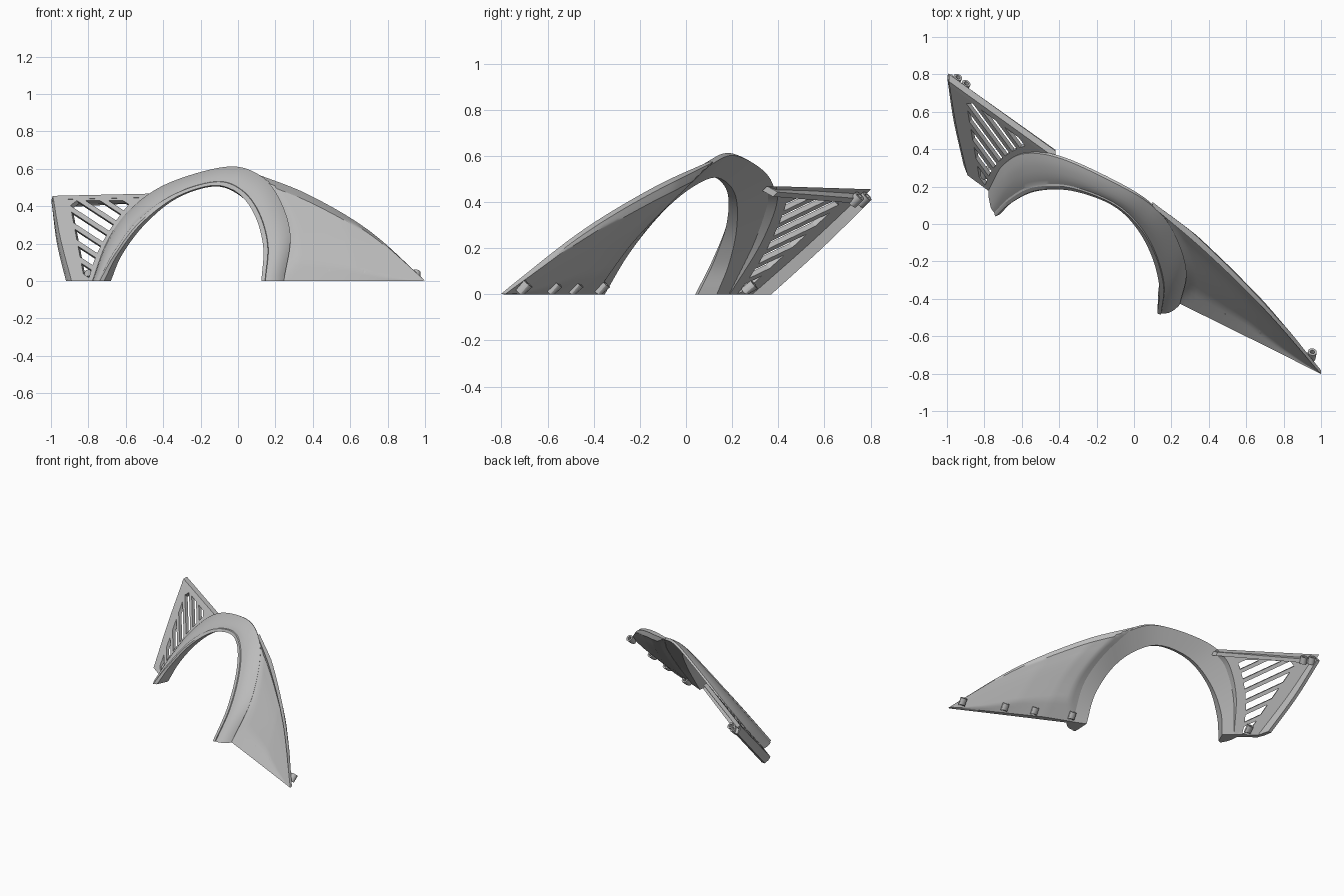
import bpy, bmesh
from math import cos, sin, tau
from mathutils import Vector

cube = bpy.data.objects.get("Cube")
if cube:
    bpy.data.objects.remove(cube)

grey = bpy.data.materials.new("light_grey")
grey.use_nodes = True
grey.diffuse_color = (0.5, 0.5, 0.5, 1)
grey.node_tree.nodes["Principled BSDF"].inputs["Base Color"].default_value = (0.5, 0.5, 0.5, 1)


def finish(name, bm, smooth=True):
    bmesh.ops.remove_doubles(bm, verts=bm.verts, dist=0.0005)
    bmesh.ops.recalc_face_normals(bm, faces=bm.faces)
    mesh = bpy.data.meshes.new(name)
    bm.to_mesh(mesh)
    bm.free()
    mesh.materials.append(grey)
    obj = bpy.data.objects.new(name, mesh)
    bpy.context.collection.objects.link(obj)
    bpy.ops.object.select_all(action='DESELECT')
    obj.select_set(True)
    bpy.context.view_layer.objects.active = obj
    if smooth:
        bpy.ops.object.shade_smooth_by_angle(angle=0.5)
    return obj


def curve(points, t):
    """Point at t (0 to 1) on a smooth curve through the given points."""
    p = [Vector(q) for q in points]
    p = [2 * p[0] - p[1]] + p + [2 * p[-1] - p[-2]]
    f = t * (len(points) - 1)
    i = min(int(f), len(points) - 2)
    f -= i
    a, b, c, d = p[i:i + 4]
    return (2 * b + (c - a) * f + (2 * a - 5 * b + 4 * c - d) * f ** 2
            + (3 * b - a - 3 * c + d) * f ** 3) / 2


def join_rings(bm, sections):
    rings = [[bm.verts.new(p) for p in s] for s in sections]
    for a, b in zip(rings, rings[1:]):
        for j in range(len(a)):
            bm.faces.new((a[j - 1], a[j], b[j], b[j - 1]))
    return rings


def sweep(name, sections):
    """Closed cross-sections joined into a capped solid."""
    bm = bmesh.new()
    rings = join_rings(bm, sections)
    bm.faces.new(rings[0])
    bm.faces.new(rings[-1])
    return finish(name, bm)


def slab(name, front, depth, nu, nv):
    """Solid sheet: a front surface and its copy moved back."""
    sections = []
    for i in range(nu + 1):
        u = i / nu
        row = [front(u, j / nv) for j in range(nv + 1)]
        back = [p + Vector((0, depth(u), 0)) for p in row]
        sections.append(row + back[::-1])
    bm = bmesh.new()
    rings = join_rings(bm, sections)
    n = 2 * nv + 2
    for r in (rings[0], rings[-1]):
        for j in range(nv):
            bm.faces.new((r[j], r[j + 1], r[n - 2 - j], r[n - 1 - j]))
    bmesh.ops.dissolve_degenerate(bm, dist=0.0005, edges=bm.edges)
    return finish(name, bm)


def lean(x, z, offset=0):
    """Point on the leaning plane of the wheel arch."""
    return Vector((x, -0.404 - 0.6 * x + 0.85 * z + offset, z))


def forward(distance):
    return Vector((0, -distance, 0))


# Wheel arch: lip, inner rim and outer seam
lip = [lean(x, z) for x, z in (
    (-.74, 0), (-.66, .14), (-.53, .31), (-.34, .45), (-.13, .515),
    (0, .47), (.09, .35), (.135, .18), (.125, 0))]
rim = [lean(x, z, 0.13 - 0.2 * z) for x, z in (
    (-.68, 0), (-.62, .14), (-.5, .3), (-.33, .44), (-.13, .505),
    (.005, .46), (.1, .35), (.145, .18), (.13, 0))]
seam = [lean(*p) for p in (
    (-.78, 0, .13), (-.7, .21, .12), (-.58, .38, .11), (-.38, .52, .08), (-.07, .61, .045),
    (.1, .575, .07), (.21, .46, .1), (.28, .25, .11), (.245, 0, .12))]


def arch_section(t):
    a, b, c = curve(rim, t), curve(lip, t), curve(seam, t)
    back = c.lerp(a, 0.1) - forward(0.025)
    inner = b.lerp(a, 0.4) + forward(0.025 * (1 - t))
    bead = b.lerp(c, 0.16) + forward(0.014)
    shoulder = 0.035 * max(0, 1 - 2 * t)
    band = [b.lerp(c, s) + forward(0.1 * s * (1 - s) - 0.01 * (1 - s) + shoulder * min(1, s - 0.18 + s * s))
            for s in (.18, .35, .5, .65, .8, .92)]
    return [a, inner, b, bead] + band + [c, back]


sweep("wheel_arch", [arch_section(i / 64) for i in range(65)])

# Rear panel: dished sheet tucked into the arch, with a curved top edge
top_edge = [(.1, .085, .572), (.38, -.15, .46), (.7, -.46, .27), (.998, -.8, .004)]
ground = [Vector((.245, -.42, 0)), Vector((1, -.802, 0))]


def rear_front(t, s):
    top, low = curve(top_edge, t), ground[0].lerp(ground[1], t)
    start = curve(top_edge, 0).lerp(ground[0], s)
    edge = curve(seam[5:], s).lerp(curve(rim[5:], s), 0.02 + 0.18 * min(1, 4 * s))
    dish = 0.03 * min(1, s / 0.12, (1 - s) / 0.16, t / 0.1, (1 - t) * 2)
    return top.lerp(low, s) + (edge - start) * (1 - t) ** 2 - forward(dish)


slab("rear_panel", rear_front, lambda t: 0.025 + 0.025 * min(1, 4 * t) - 0.03 * t, 32, 24)


# Slatted front panel
def plate(x, z):
    return Vector((x, -0.4 - 0.742 * x + 0.94 * z, z))


side_edge = [plate(x, z) for x, z in ((-.89, 0), (-.95, .23), (-.99, .455))]
arch_edge = [plate(x, z) for x, z in ((-.74, 0), (-.65, .21), (-.53, .38), (-.42, .468))]
panel = slab("slatted_panel",
             lambda u, v: curve(side_edge, v).lerp(curve(arch_edge, v), u),
             lambda u: 0.04, 1, 16)


def slot_end(c, left):
    """Where a sloping slot line meets the slotted area's border."""
    z = c * 0.8
    for _ in range(40):
        x = -0.82 - 0.19 * z if left else -0.8 + 0.2 * z + 0.8 * z * z
        z = c - 0.65 * (x + 0.8)
    z = min(z, 0.43)
    return plate(-0.8 + (c - z) / 0.65, z)


bm = bmesh.new()
normal = Vector((-0.6, -0.8, 0.8)).normalized()
for k in range(7):
    low = 0.02 + 0.08 * k
    high = low + 0.05
    outline = [slot_end(low, True), slot_end(low, False), slot_end(high, False), slot_end(high, True)]
    near, far = join_rings(bm, [[p + normal * d for p in outline] for d in (0.08, -0.08)])
    bm.faces.new(near)
    bm.faces.new(far)
cutter = finish("slot_cutter", bm, False)
cutter.hide_render = True
cut = panel.modifiers.new("slots", 'BOOLEAN')
cut.object = cutter
cut.solver = 'EXACT'
bpy.ops.object.select_all(action='DESELECT')
panel.select_set(True)
bpy.context.view_layer.objects.active = panel
bpy.ops.object.modifier_apply(modifier=cut.name)
bpy.data.objects.remove(cutter)

# Flanges turned back along the outer side and top of the slatted panel
side_back = [(-.92, .37, 0), (-.968, .59, .2), (-.995, .8, .405)]
inward = Vector((0.025, 0, 0))
sections = []
for i in range(13):
    f, b = curve(side_edge, i / 12), curve(side_back, i / 12)
    sections.append([f, f.lerp(b, 0.5) - Vector((.006, 0, 0)), b, b + inward, f + inward])
sweep("side_flange", sections)

fold = Vector((-0.004, 0.042, -0.045))
shift = Vector((0, 0.045, -0.025))
drop = Vector((0, -0.02, -0.02))
a, b = side_edge[-1], arch_edge[-1]
sweep("top_flange", [[a, a + fold, a + fold + drop, a + drop],
                     [b, b + shift, b + shift + drop, b + drop]])


# Hollow mounting bosses on the back
def boss(name, place, axis, length=0.055):
    axis = Vector(axis).normalized()
    side = axis.orthogonal().normalized()
    other = axis.cross(side)
    rings = []
    for r, h in ((0.024, -0.5), (0.024, 0.5), (0.012, 0.5), (0.012, -0.1)):
        ring = []
        for i in range(16):
            angle = tau * i / 16
            p = Vector(place) + axis * h * length + (side * cos(angle) + other * sin(angle)) * r
            p.z = max(p.z, 0)
            ring.append(p)
        rings.append(ring)
    sweep(name, rings)


for i, x in enumerate((.25, .49, .68, .95)):
    boss(f"rear_boss_{i + 1}", (x, -.245 - .48 * x, .025), (.1, .5, .6))
boss("front_boss", (-.8, .275, .025), (.1, .6, .5))
for i, x in enumerate((-.95, -.905)):
    boss(f"top_boss_{i + 1}", (x, .075 - .73 * x, .41), (.2, .4, .4), 0.05)
